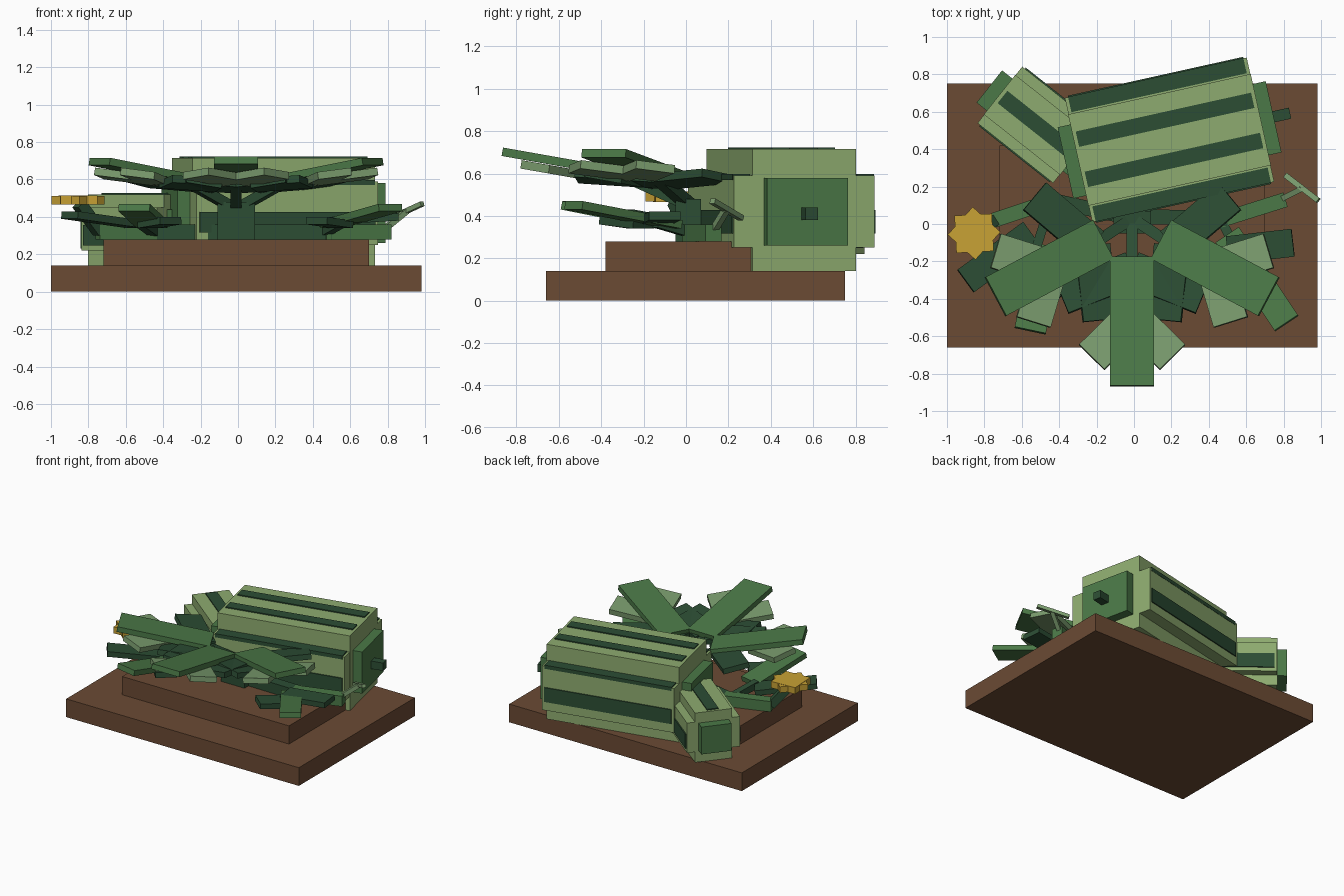
import bpy, bmesh
from math import radians, cos, sin
from mathutils import Vector, Matrix

if "Cube" in bpy.data.objects:
    bpy.data.objects.remove(bpy.data.objects["Cube"])


def material(name, rgb):
    m = bpy.data.materials.new(name)
    m.use_nodes = True
    m.diffuse_color = (*rgb, 1)
    m.node_tree.nodes["Principled BSDF"].inputs["Base Color"].default_value = (*rgb, 1)
    return m


SOIL = material("soil brown", (0.147, 0.069, 0.034))
GREEN = material("leaf green", (0.07, 0.19, 0.063))
DARK = material("dark green", (0.025, 0.074, 0.034))
RIND = material("rind light green", (0.27, 0.41, 0.16))
PALE = material("pale leaf green", (0.195, 0.33, 0.155))
GOLD = material("flower gold", (0.58, 0.36, 0.035))


def block(name, matrix, size, mat):
    """Box of the given size, centred on the matrix."""
    me = bpy.data.meshes.new(name)
    bm = bmesh.new()
    bmesh.ops.create_cube(bm, size=1, matrix=matrix @ Matrix.Diagonal((*size, 1)))
    bm.to_mesh(me)
    bm.free()
    me.materials.append(mat)
    ob = bpy.data.objects.new(name, me)
    bpy.context.collection.objects.link(ob)
    return ob


def span(name, lo, hi, mat, frame=Matrix.Identity(4)):
    """Box between two corners, in a local frame."""
    lo, hi = Vector(lo), Vector(hi)
    return block(name, frame @ Matrix.Translation((lo + hi) / 2), hi - lo, mat)


def beam(name, a, b, width, thick, mat):
    """Flat bar from a to b with a level cross axis."""
    a, b = Vector(a), Vector(b)
    x = (b - a).normalized()
    y = Vector((0, 0, 1)).cross(x).normalized()
    rot = Matrix((x, y, x.cross(y))).transposed().to_4x4()
    return block(name, Matrix.Translation((a + b) / 2) @ rot, ((b - a).length, width, thick), mat)


def turn(deg, axis="Z"):
    return Matrix.Rotation(radians(deg), 4, axis)


# Stepped soil bed
span("soil_base", (-1, -0.66, 0), (0.98, 0.75, 0.14), SOIL)
span("soil_mound", (-0.72, -0.38, 0.14), (0.7, 0.42, 0.28), SOIL)


def melon(name, x, y, deg, length, wide, narrow, z, stripes, cap, cap_out):
    """Stepped melon lying along local x; z lists bottom, lower step, upper step, top."""
    f = Matrix.Translation((x, y, 0)) @ turn(deg)
    h, w, n, e = length / 2, wide / 2, narrow / 2, 0.008
    span(name + "_core", (-h, -n, z[0]), (h, n, z[3]), RIND, f)
    span(name + "_sides", (-h + 0.002, -w, z[1]), (h - 0.002, w, z[2]), RIND, f)
    for i, v in enumerate(stripes):
        top = z[3] if abs(v) < n else z[2]
        span(f"{name}_top_stripe_{i}", (0.02 - h, v - 0.042, top - 0.02), (h - 0.02, v + 0.042, top + e), DARK, f)
    mid = z[1] + (z[2] - z[1]) * 0.36
    for s in (-1, 1):
        block(f"{name}_side_stripe_{s}", f @ Matrix.Translation((0, s * (w - 0.006), mid)),
              (length - 0.04, 0.028, 0.11), DARK)
        block(f"{name}_end_cap_{s}", f @ Matrix.Translation((s * (h + cap_out / 2 - 0.01), 0, (z[1] + z[2]) / 2)),
              (cap_out + 0.02, cap, z[2] - z[1] - 0.02), GREEN)
    return f


big = melon("large_melon", 0.19, 0.45, 12.5, 1.0, 0.68, 0.5, (0.14, 0.25, 0.59, 0.715),
            (-0.3, -0.11, 0.11, 0.3), 0.39, 0.07)
span("melon_stem", (0.56, -0.03, 0.38), (0.66, 0.03, 0.44), DARK, big)
melon("small_melon", -0.515, 0.53, -38.4, 0.52, 0.385, 0.27, (0.14, 0.22, 0.45, 0.52),
      (0,), 0.22, 0.07)

# Central crown: stalk, petioles and three lobed leaves
HUB = Vector((-0.01, 0.0, 0))
span("crown_stalk", (-0.11, -0.05, 0.28), (0.09, 0.07, 0.48), DARK)


def lobe(name, frame, start, deg, length, width, drop, mat):
    """Slab leaving the leaf midrib at an angle."""
    f = frame @ Matrix.Translation((start, 0, -drop)) @ turn(deg)
    span(name, (0, -width / 2, -0.02), (length, width / 2, 0.02), mat, f)


for i, (deg, reach) in enumerate(((208, 0.66), (270, 0.7), (332, 0.66))):
    name = f"crown_leaf_{i}"
    f = Matrix.Translation(HUB + Vector((0, 0, 0.55))) @ turn(deg) @ turn(-10, "Y")
    lobe(name + "_blade", f, 0.18, 0, reach, 0.235, 0, GREEN)
    for s in (-1, 1):
        lobe(f"{name}_pale_lobe_{s}", f, 0.5, s * 45, 0.305, 0.19, 0.043, PALE)
        lobe(f"{name}_dark_lobe_{s}", f, 0.24, s * 68, 0.405, 0.19, 0.03, DARK)
    out = Vector((cos(radians(deg)), sin(radians(deg)), 0))
    beam(name + "_petiole", HUB + Vector((0, 0.03, 0.44)), HUB + out * 0.27 + Vector((0, 0, 0.575)),
         0.06, 0.05, DARK)

# Low side leaves
for name, a, b, w, mat in (
    ("left_low_leaf", (0.5, -0.06, 0.36), (0.815, -0.53, 0.45), 0.15, GREEN),
    ("left_low_side_leaf", (0.5, -0.14, 0.38), (0.85, -0.1, 0.4), 0.15, DARK),
    ("left_low_inner_leaf", (0.56, -0.2, 0.36), (0.42, -0.36, 0.38), 0.15, DARK),
    ("right_low_leaf", (-0.46, -0.12, 0.36), (-0.555, -0.57, 0.45), 0.17, GREEN),
    ("right_low_side_leaf", (-0.55, -0.05, 0.36), (-0.9, -0.305, 0.41), 0.15, DARK),
    ("right_low_inner_leaf", (-0.48, -0.22, 0.36), (-0.36, -0.36, 0.38), 0.15, DARK),
):
    beam(name, a, b, w, 0.04, mat)

# Vines creeping out from the stalk
for name, a, b, w, mat in (
    ("right_vine_inner", (0, 0.03, 0.32), (-0.46, 0.13, 0.32), 0.08, DARK),
    ("right_vine_outer", (-0.42, 0.13, 0.32), (-0.75, 0.02, 0.32), 0.08, GREEN),
    ("right_leaf_petiole", (-0.45, 0.1, 0.32), (-0.52, -0.12, 0.37), 0.05, DARK),
    ("left_vine_inner", (0, 0.04, 0.32), (0.5, 0.03, 0.32), 0.08, DARK),
    ("left_vine_outer", (0.46, 0.02, 0.32), (0.81, 0.13, 0.32), 0.08, GREEN),
    ("left_leaf_petiole", (0.46, 0.03, 0.32), (0.55, -0.14, 0.37), 0.05, DARK),
):
    beam(name, a, b, w, 0.08 if "vine" in name else 0.05, mat)

# Forked tendril
beam("tendril_stem", (0.74, 0.11, 0.3), (0.9, 0.19, 0.43), 0.03, 0.03, PALE)
beam("tendril_fork", (0.81, 0.26, 0.39), (0.985, 0.125, 0.47), 0.03, 0.025, PALE)

# Flower: two crossed squares on a short stalk
beam("flower_stalk", (-0.74, 0.02, 0.32), (-0.85, -0.05, 0.47), 0.06, 0.06, DARK)
for i, deg in enumerate((3, 48)):
    f = Matrix.Translation((-0.855, -0.05, 0.49)) @ turn(deg)
    block(f"flower_petals_{i}", f, (0.2, 0.2, 0.05 - i * 0.004), GOLD)
